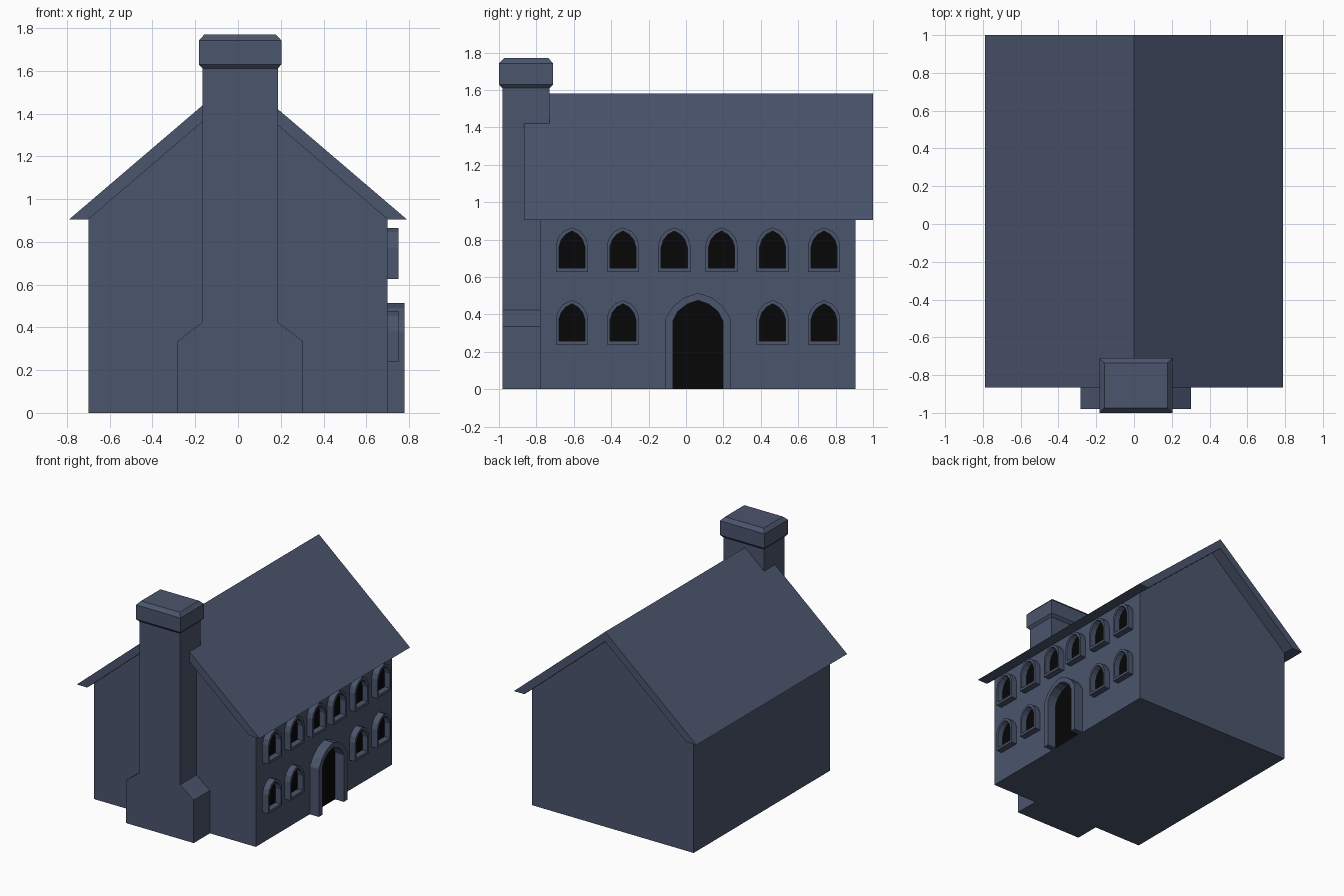
import bpy, bmesh

if "Cube" in bpy.data.objects:
    bpy.data.objects.remove(bpy.data.objects["Cube"])


def material(name, color):
    m = bpy.data.materials.new(name)
    m.diffuse_color = color
    m.use_nodes = True
    m.node_tree.nodes["Principled BSDF"].inputs["Base Color"].default_value = m.diffuse_color
    return m


STONE = material("slate_blue", (0.07, 0.09, 0.15, 1))
DARK = material("dark_opening", (0.002, 0.002, 0.002, 1))


def finish(name, bm, mat):
    bmesh.ops.recalc_face_normals(bm, faces=bm.faces)
    me = bpy.data.meshes.new(name)
    bm.to_mesh(me)
    bm.free()
    me.materials.append(mat)
    ob = bpy.data.objects.new(name, me)
    bpy.context.collection.objects.link(ob)
    return ob


def loft(name, rings, mat=STONE, caps=True, wrap=False):
    """Skin closed rings of equal length; wrap joins last ring to first."""
    bm = bmesh.new()
    vs = [[bm.verts.new(p) for p in r] for r in rings]
    n = len(rings[0])
    pairs = list(zip(vs, vs[1:])) + ([(vs[-1], vs[0])] if wrap else [])
    for a, b in pairs:
        for i in range(n):
            j = (i + 1) % n
            bm.faces.new((a[i], a[j], b[j], b[i]))
    if caps and not wrap:
        bm.faces.new(vs[0])
        bm.faces.new(vs[-1])
    return finish(name, bm, mat)


def prism(name, profile, y0, y1):
    return loft(name, [[(x, y, z) for x, z in profile] for y in (y0, y1)])


def mirrored(half):
    """Right half (bottom to apex at 0) -> full outline."""
    return half + [(-u, z) for u, z in reversed(half[:-1])]


def arch(name, y, z, outer, inner, x_front, closed):
    """Raised arched surround on the right wall with a dark pane behind it."""
    back, pane = 0.69, 0.703
    out, inn = mirrored(outer), mirrored(inner)
    sections = [[(back, y + a, z + b), (x_front, y + a, z + b),
                 (x_front, y + c, z + d), (back, y + c, z + d)]
                for (a, b), (c, d) in zip(out, inn)]
    loft(name + "_frame", sections, wrap=closed)
    bm = bmesh.new()
    bm.faces.new([bm.verts.new((pane, y + c, z + d)) for c, d in inn])
    ob = finish(name + "_opening", bm, DARK)
    if ob.data.polygons[0].normal.x < 0:
        ob.data.flip_normals()


# House walls with gables
prism("house_walls", [(-.70, 0), (.70, 0), (.70, .905), (0, 1.504), (-.70, .905)],
      -.78, .905)

# Roof slab with overhanging eaves
prism("roof", [(-.79, .905), (-.70, .905), (0, 1.504), (.70, .905), (.79, .905),
               (0, 1.58)], -.865, 1.0)

# Chimney stack, wider at the base
cx = 0.01
stack = [(.293, 0), (.293, .335), (.176, .425), (.176, 1.62)]
prism("chimney_stack", [(cx + u, z) for u, z in stack]
      + [(cx - u, z) for u, z in reversed(stack)], -.98, -.73)

# Chimney cap, bevelled above and below
rings = []
for z, d in ((1.61, .018), (1.63, 0), (1.742, 0), (1.77, .026)):
    x0, x1, y0, y1 = cx - .193 + d, cx + .193 - d, -1 + d, -.71 - d
    rings.append([(x0, y0, z), (x1, y0, z), (x1, y1, z), (x0, y1, z)])
loft("chimney_cap", rings)

# Windows: six above, four below beside the door
win_out = [(.086, 0), (.086, .145), (.073, .185), (.045, .218), (0, .238)]
win_in = [(.070, .02), (.070, .132), (.057, .172), (.033, .201), (0, .219)]
columns = (-.61, -.337, -.063, .19, .463, .738)
for row, z in (("lower", .238), ("upper", .627)):
    for i, y in enumerate(columns):
        if row == "upper" or i not in (2, 3):
            arch(f"{row}_window_{i + 1}", y, z, win_out, win_in, .75, True)

# Arched doorway
door_out = [(.176, 0), (.176, .375), (.135, .44), (.075, .49), (0, .515)]
door_in = [(.133, 0), (.133, .365), (.108, .415), (.058, .455), (0, .475)]
arch("door", .064, 0, door_out, door_in, .778, False)
